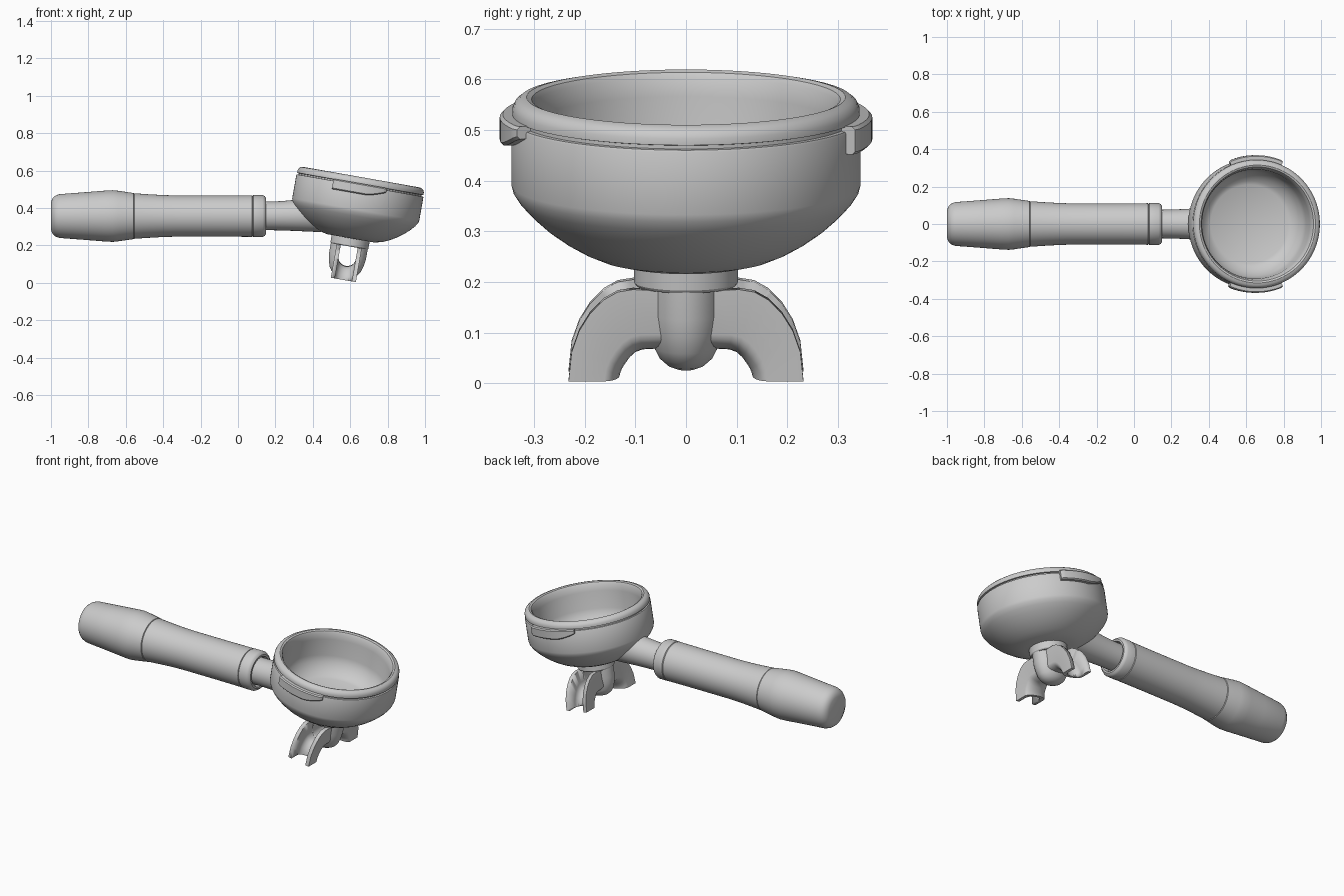
import bpy, bmesh
from math import sin, cos, pi, radians
from mathutils import Matrix, Vector

if "Cube" in bpy.data.objects:
    bpy.data.objects.remove(bpy.data.objects["Cube"])

# Basket frame: origin at the rim centre, tilted 10 degrees towards +x
TILT = Matrix.Translation((0.66, 0, 0.565)) @ Matrix.Rotation(radians(10), 4, 'Y')
# Handle frame: local z runs along world x
HANDLE = Matrix.Translation((0, 0, 0.357)) @ Matrix.Rotation(radians(90), 4, 'Y')


def loft(name, rings, matrix, angle=32):
    """Skin a list of closed rings and cap both ends."""
    bm = bmesh.new()
    vs = [[bm.verts.new(matrix @ Vector(p)) for p in ring] for ring in rings]
    n = len(rings[0])
    for a, b in zip(vs, vs[1:]):
        for i in range(n):
            j = (i + 1) % n
            bm.faces.new((a[i], a[j], b[j], b[i]))
    bm.faces.new(vs[0][::-1])
    bm.faces.new(vs[-1])
    bmesh.ops.remove_doubles(bm, verts=bm.verts, dist=1e-5)
    bmesh.ops.recalc_face_normals(bm, faces=bm.faces)
    me = bpy.data.meshes.new(name)
    bm.to_mesh(me)
    bm.free()
    ob = bpy.data.objects.new(name, me)
    bpy.context.collection.objects.link(ob)
    bpy.ops.object.select_all(action='DESELECT')
    ob.select_set(True)
    bpy.context.view_layer.objects.active = ob
    bpy.ops.object.shade_smooth_by_angle(angle=radians(angle))
    return ob


def lathe(name, profile, matrix, sy=1.0, n=72):
    """Revolve (radius, z) points about local z; tiny tips stand for poles."""
    rings = [[(max(r, 1e-4) * cos(2 * pi * i / n), max(r, 1e-4) * sy * sin(2 * pi * i / n), z)
              for i in range(n)] for r, z in profile]
    return loft(name, rings, matrix)


# Handle: end knob, grip and collar
lathe("handle_end", [(0.075, -1.0), (0.098, -0.99), (0.11, -0.975), (0.117, -0.955), (0.128, -0.81),
                     (0.136, -0.71), (0.138, -0.67), (0.135, -0.64), (0.123, -0.558), (0.118, -0.555)], HANDLE)
lathe("handle_grip", [(0.118, -0.556), (0.1215, -0.553), (0.1165, -0.48), (0.112, -0.40), (0.11, -0.33),
                      (0.11, -0.1), (0.111, 0.076), (0.106, 0.079)], HANDLE)
lathe("handle_collar", [(0.106, 0.078), (0.112, 0.082), (0.112, 0.132), (0.106, 0.143), (0.096, 0.15),
                        (0.086, 0.15), (0.08, 0.13)], HANDLE)

# Neck: slightly flared, its end sheared to stay within the bowl wall
neck = []
for x, r, shear in [(0.11, 0.076, 0), (0.2, 0.077, 0), (0.27, 0.08, 0.3), (0.38, 0.087, 0.75)]:
    neck.append([(x - shear * r * sin(t), r * cos(t), 0.358 + r * sin(t))
                 for t in (2 * pi * i / 48 for i in range(48))])
loft("neck", neck, Matrix())

# Bowl: outer shell, notched lip and hollow inside in one closed profile
lathe("bowl", [(0, -0.332), (0.13, -0.332), (0.17, -0.322), (0.205, -0.307), (0.24, -0.287), (0.275, -0.262),
               (0.305, -0.235), (0.328, -0.21), (0.341, -0.19), (0.345, -0.175), (0.345, -0.05), (0.343, -0.046),
               (0.334, -0.045), (0.334, -0.038), (0.343, -0.036), (0.343, -0.023), (0.338, -0.011),
               (0.328, -0.003), (0.315, 0), (0.305, -0.004), (0.299, -0.014), (0.292, -0.05), (0.29, -0.15),
               (0.28, -0.185), (0.255, -0.22), (0.23, -0.24), (0.21, -0.25), (0, -0.25)], TILT, n=96)

# Locking lugs: ramped underside, the second turned half a circle
for k, side in enumerate(("front", "back")):
    rings = []
    for i in range(25):
        a = radians(-23.5 + 47 * i / 24)
        x = 0.368 * sin(a)
        low = -0.09 + 0.03 * max(0, (x - 0.035) / 0.11) ** 1.5
        edge = 0.004 if i in (0, 24) else 0
        section = [(0.335, -0.034), (0.362 - edge, -0.034), (0.368 - edge, -0.04),
                   (0.368 - edge, low + 0.006), (0.362 - edge, low), (0.335, low)]
        rings.append([(r * sin(a), -r * cos(a), z) for r, z in section])
    loft(side + "_lug", rings, TILT @ Matrix.Rotation(pi * k, 4, 'Z'))

# Spout: stub under the bowl and rounded central body
lathe("spout_stub", [(0.103, -0.31), (0.103, -0.37), (0.099, -0.376)], TILT)
body = lathe("spout_body", [(0.1, -0.35), (0.1, -0.43), (0.095, -0.465), (0.085, -0.5), (0.07, -0.522),
                            (0.048, -0.537), (0.025, -0.544), (0, -0.546)], TILT, sy=0.75)

# Twin spout arms: inner and outer edge points (y, z) from the middle to one tip
HALF = [((0, -0.5), (0, -0.376)), ((0.05, -0.502), (0.06, -0.376)), ((0.085, -0.504), (0.105, -0.374)),
        ((0.099, -0.509), (0.135, -0.379)), ((0.11, -0.519), (0.163, -0.395)), ((0.118, -0.53), (0.19, -0.423)),
        ((0.125, -0.541), (0.211, -0.457)), ((0.129, -0.55), (0.226, -0.5)), ((0.131, -0.558), (0.232, -0.558))]
STATIONS = [((-a, b), (-c, d)) for (a, b), (c, d) in HALF[:0:-1]] + HALF


def arm_rings(w, t0, t1, curve):
    """U-shaped section: round floor at t0, open straight sides up to t1."""
    u = [(w, t1)] + [(w * cos(t), t0 + curve * (1 - sin(t)))
                     for t in (pi * i / 12 for i in range(13))] + [(-w, t1)]
    return [[(x, p[0] + (q[0] - p[0]) * t, p[1] + (q[1] - p[1]) * t) for x, t in u] for p, q in STATIONS]


arms = loft("spout_arms", arm_rings(0.068, 0, 1, 0.3), TILT)

# Channel cutter, stretched past both tips, opens the arms and the body
rings = arm_rings(0.046, 0.15, 1.0, 0.33)
for r in rings:                         # lift the open side clear of the arm top away from the stub
    for i in (0, -1):
        x, y, z = r[i]
        r[i] = (x, y * 1.12, z + (0.02 if abs(y) > 0.1 else 0.004))
rings.insert(0, [(x, y, z - 0.03) for x, y, z in rings[0]])
rings.append([(x, y, z - 0.03) for x, y, z in rings[-1]])
cutter = loft("channel_cutter", rings, TILT)
cutter.hide_render = True
cutter.hide_viewport = True
for ob in (arms, body):
    mod = ob.modifiers.new("channel", 'BOOLEAN')
    mod.operation = 'DIFFERENCE'
    mod.solver = 'EXACT'
    mod.object = cutter
